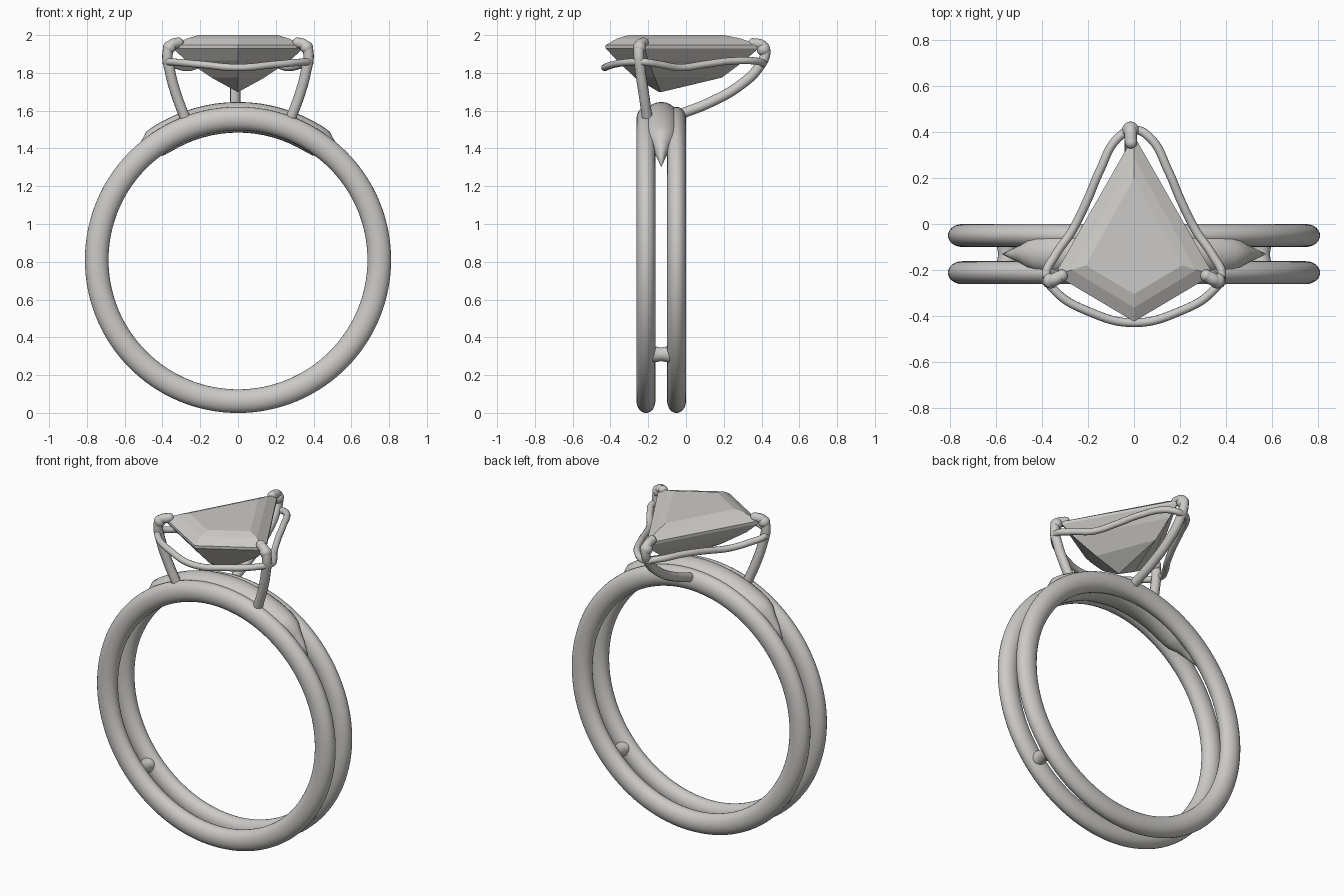
import bpy, bmesh, math
from mathutils import Vector

default = bpy.data.objects.get("Cube")
if default:
    bpy.data.objects.remove(default, do_unlink=True)


def material(name, color):
    m = bpy.data.materials.new(name)
    m.diffuse_color = color
    m.use_nodes = True
    m.node_tree.nodes["Principled BSDF"].inputs["Base Color"].default_value = color
    return m


METAL = material("pale metal", (0.6, 0.59, 0.57, 1))
RING_Z, BAND_R = 0.81, 0.748


def finish(name, bm, smooth=True):
    bmesh.ops.recalc_face_normals(bm, faces=bm.faces)
    mesh = bpy.data.meshes.new(name)
    bm.to_mesh(mesh)
    bm.free()
    mesh.materials.append(METAL)
    for p in mesh.polygons:
        p.use_smooth = smooth
    obj = bpy.data.objects.new(name, mesh)
    bpy.context.collection.objects.link(obj)
    return obj


def loft(name, loops, closed=False, smooth=True):
    """Skin a list of point loops; cap the ends unless closed."""
    bm = bmesh.new()
    rows = [[bm.verts.new(p) for p in loop] for loop in loops]
    n = len(rows[0])
    pairs = list(zip(rows, rows[1:]))
    if closed:
        pairs.append((rows[-1], rows[0]))
    else:
        bm.faces.new(rows[0])
        bm.faces.new(rows[-1])
    for a, b in pairs:
        for i in range(n):
            j = (i + 1) % n
            bm.faces.new((a[i], a[j], b[j], b[i]))
    return finish(name, bm, smooth)


def section(angle, radius, depth, width, y, n=24):
    """Oval section on the ring circle, angle measured from the top."""
    loop = []
    for i in range(n):
        t = math.tau * i / n
        r = radius + depth * math.cos(t)
        loop.append((r * math.sin(angle), y + width * math.sin(t),
                     RING_Z + r * math.cos(angle)))
    return loop


def wire(name, points, radius, cyclic=False):
    """Round wire along a smooth path."""
    curve = bpy.data.curves.new(name, "CURVE")
    curve.dimensions = "3D"
    curve.bevel_depth = radius
    curve.bevel_resolution = 4
    curve.resolution_u = 10
    curve.use_fill_caps = True
    spline = curve.splines.new("BEZIER")
    spline.bezier_points.add(len(points) - 1)
    for bp, p in zip(spline.bezier_points, points):
        bp.co = p
        bp.handle_left_type = bp.handle_right_type = "AUTO"
    spline.use_cyclic_u = cyclic
    spline.use_smooth = True
    curve.materials.append(METAL)
    obj = bpy.data.objects.new(name, curve)
    bpy.context.collection.objects.link(obj)
    bpy.ops.object.select_all(action="DESELECT")
    obj.select_set(True)
    bpy.context.view_layer.objects.active = obj
    bpy.ops.object.convert(target="MESH")
    return obj


def bead(name, co, radius):
    bm = bmesh.new()
    bmesh.ops.create_uvsphere(bm, u_segments=20, v_segments=12, radius=radius)
    bmesh.ops.translate(bm, verts=bm.verts, vec=co)
    finish(name, bm)


# Two parallel bands
for name, y in (("front_band", -0.212), ("back_band", -0.05)):
    loft(name, [section(math.tau * i / 128, BAND_R, 0.0625, 0.05, y)
                for i in range(128)], closed=True)

# Crescent bridge filling the gap at the top, pointed at both ends
half = [(49, 0.757, 0.003, 0.003), (44, 0.757, 0.03, 0.022), (39, 0.757, 0.055, 0.045),
        (35.5, 0.757, 0.078, 0.07), (32, 0.756, 0.081, 0.085)]
middle = [(a, 0.755, 0.081, 0.09) for a in range(28, -29, -4)]
stations = half + middle + [(-a, r, d, w) for a, r, d, w in reversed(half)]
loft("bridge", [section(math.radians(a), r, d, w, -0.131) for a, r, d, w in stations])

# Spacer pins joining the bands low on each side
for side, label in ((1, "left"), (-1, "right")):
    loops = []
    for y, r in ((-0.2, 0.05), (-0.165, 0.042), (-0.131, 0.036), (-0.1, 0.042), (-0.06, 0.05)):
        loops.append([(side * 0.555 + r * math.cos(math.tau * i / 20), y,
                       0.31 + r * math.sin(math.tau * i / 20)) for i in range(20)])
    loft(label + "_spacer_pin", loops)

# Kite-cut stone: each tier is z, back tip, side x, side y, front tip
tiers = [(1.70, -0.125, 0.004, -0.135, -0.145),
         (1.775, 0.19, 0.14, -0.165, -0.27),
         (1.865, 0.31, 0.275, -0.2, -0.365),
         (1.93, 0.385, 0.345, -0.22, -0.425),
         (1.947, 0.385, 0.345, -0.22, -0.425),
         (1.982, 0.29, 0.27, -0.2, -0.365),
         (2.0, 0.2, 0.21, -0.18, -0.305)]
loft("stone", [[(0, back, z), (sx, sy, z), (0, front, z), (-sx, sy, z)]
               for z, back, sx, sy, front in tiers], smooth=False)

# Front prongs with claws folded over the stone corners
for side, label in ((1, "left"), (-1, "right")):
    path = [(0.28, -0.205, 1.56), (0.325, -0.222, 1.68), (0.358, -0.24, 1.8),
            (0.372, -0.25, 1.91), (0.357, -0.247, 1.945), (0.315, -0.225, 1.96)]
    path = [(side * x, y, z) for x, y, z in path]
    wire(label + "_prong", path, 0.028)
    bead(label + "_claw_tip", path[-1], 0.027)
    bead(label + "_claw_knuckle", Vector(path[-2]) + Vector((side * 0.006, 0, -0.01)), 0.034)

# Back prong sweeping out to the long tip
path = [(-0.015, -0.02, 1.585), (-0.015, 0.13, 1.645), (-0.015, 0.28, 1.73),
        (-0.015, 0.385, 1.83), (-0.015, 0.42, 1.915), (-0.015, 0.405, 1.945),
        (-0.013, 0.355, 1.957)]
wire("back_prong", path, 0.027)
bead("back_claw_tip", path[-1], 0.027)
bead("back_claw_knuckle", (-0.015, 0.41, 1.925), 0.036)

# Gallery wire looping around the prongs
side_path = [(0.07, 0.375, 1.862), (0.15, 0.23, 1.862), (0.205, 0.1, 1.845),
             (0.27, -0.03, 1.828), (0.345, -0.14, 1.845), (0.382, -0.225, 1.858),
             (0.34, -0.295, 1.857), (0.2, -0.38, 1.845)]
loop = ([(0, 0.41, 1.85)] + side_path + [(0, -0.43, 1.828)]
        + [(-x, y, z) for x, y, z in reversed(side_path)])
wire("gallery_wire", loop, 0.019, cyclic=True)
